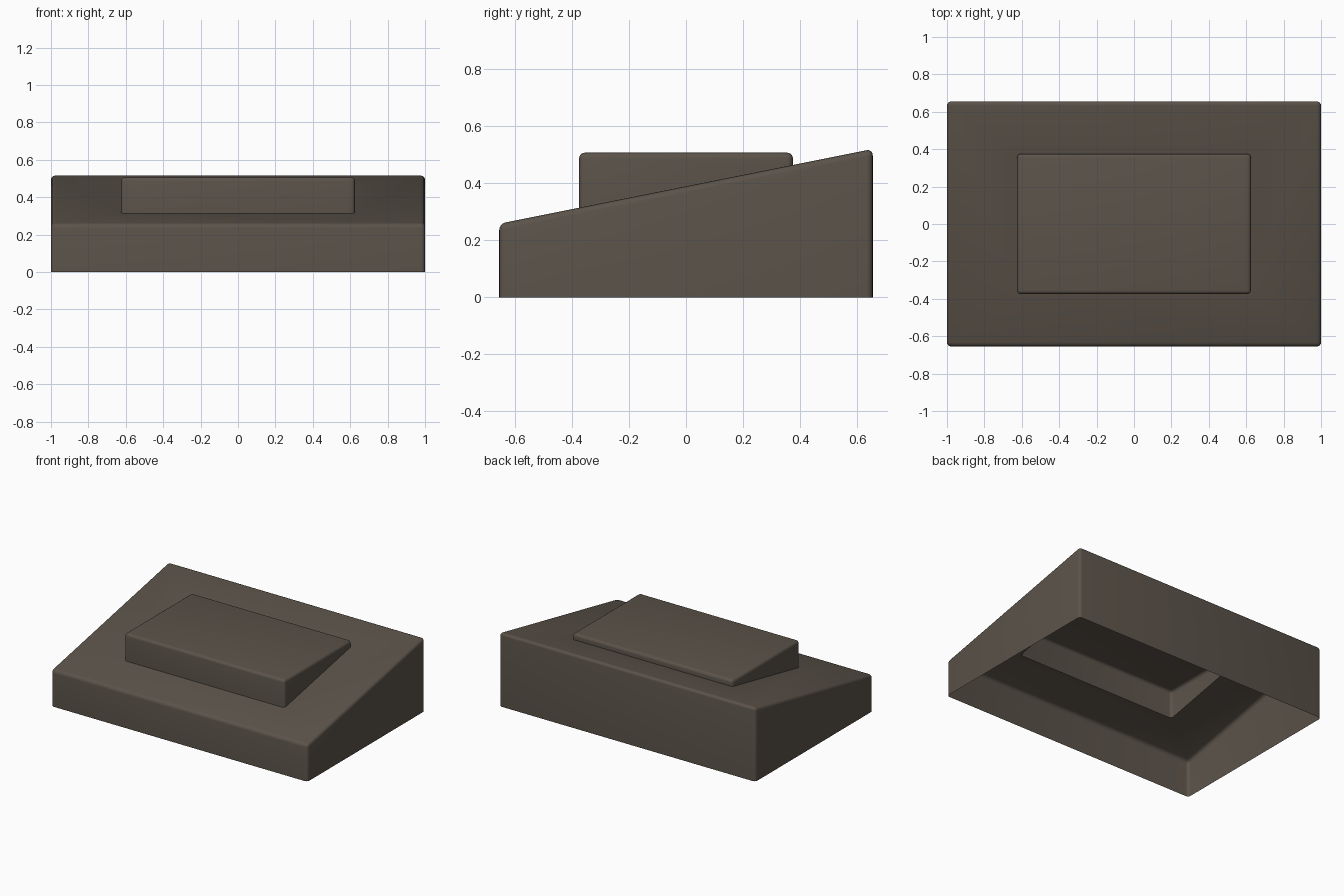
import bpy, bmesh

if "Cube" in bpy.data.objects:
    bpy.data.objects.remove(bpy.data.objects["Cube"])

brown = bpy.data.materials.new("dark brown")
brown.diffuse_color = (0.105, 0.086, 0.068, 1)
brown.use_nodes = True
brown.node_tree.nodes["Principled BSDF"].inputs["Base Color"].default_value = brown.diffuse_color


def prism(name, profile, half_width, radius):
    """Extrude a (y, z) profile along x, rounding all edges but the lowest ones."""
    bm = bmesh.new()
    face = bm.faces.new([bm.verts.new((-half_width, y, z)) for y, z in profile])
    ext = bmesh.ops.extrude_face_region(bm, geom=[face])
    bmesh.ops.translate(bm, vec=(2 * half_width, 0, 0),
                        verts=[g for g in ext["geom"] if isinstance(g, bmesh.types.BMVert)])
    bmesh.ops.recalc_face_normals(bm, faces=bm.faces)
    low = min(v.co.z for v in bm.verts) + 1e-4
    edges = [e for e in bm.edges if max(v.co.z for v in e.verts) > low]
    bmesh.ops.bevel(bm, geom=edges, offset=radius, segments=4, profile=0.5,
                    affect='EDGES', clamp_overlap=True)
    mesh = bpy.data.meshes.new(name)
    bm.to_mesh(mesh)
    bm.free()
    mesh.materials.append(brown)
    obj = bpy.data.objects.new(name, mesh)
    bpy.context.collection.objects.link(obj)
    return obj


# Sloped body and the level raised block that grows out of it
body = prism("sloped_housing", [(-.655, 0), (.655, 0), (.655, .52), (-.655, .258)], 1.0, .022)
block = prism("raised_block", [(-.375, .15), (.375, .15), (.375, .507), (-.375, .507)], .625, .02)

# Weld the block to the body so the inside is one continuous hollow
union = body.modifiers.new("join_block", 'BOOLEAN')
union.operation, union.solver, union.object = 'UNION', 'EXACT', block
bpy.context.view_layer.objects.active = body
body.select_set(True)
bpy.ops.object.modifier_apply(modifier=union.name)
bpy.data.objects.remove(block)

# Open the underside of the thin shell
bm = bmesh.new()
bm.from_mesh(body.data)
floor = [f for f in bm.faces if all(v.co.z < 1e-4 for v in f.verts)]
bmesh.ops.delete(bm, geom=floor, context='FACES')
bm.to_mesh(body.data)
bm.free()
bpy.ops.object.shade_smooth_by_angle(angle=0.6)
